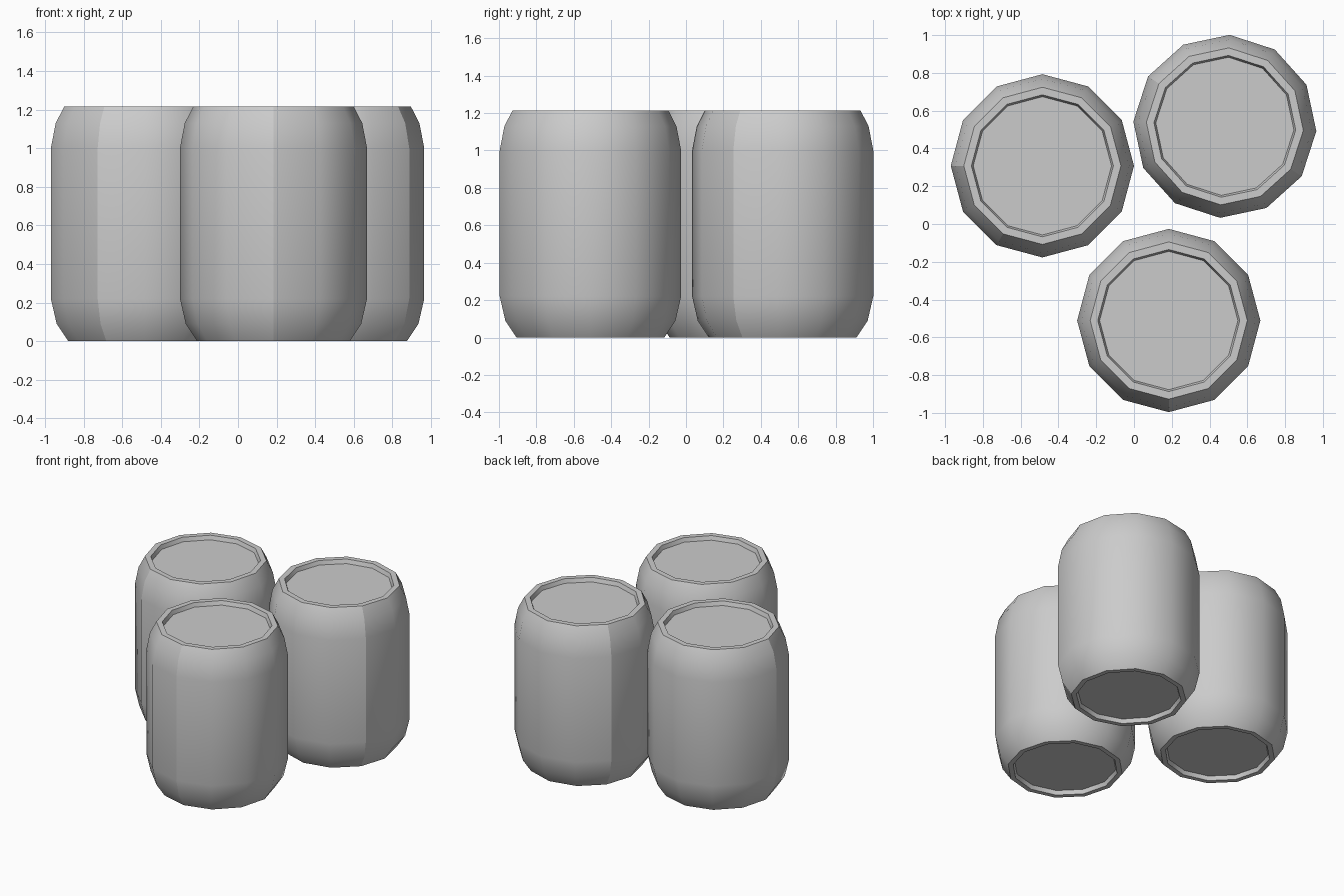
import bpy, bmesh
from math import cos, sin, radians

if "Cube" in bpy.data.objects:
    bpy.data.objects.remove(bpy.data.objects["Cube"])

SIDES = 12
# (radius, height) from the bottom recess, up the wall, to the top recess
PROFILE = [(0.35, 0.03), (0.36, 0.0), (0.395, 0.0), (0.455, 0.09), (0.485, 0.22),
           (0.485, 1.0), (0.46, 1.13), (0.416, 1.215), (0.376, 1.215), (0.366, 1.185)]


def barrel(name, x, y, turn, seams):
    bm = bmesh.new()
    rings = []
    for r, z in PROFILE:
        angles = [radians(turn + 360 * i / SIDES) for i in range(SIDES)]
        rings.append([bm.verts.new((r * cos(a), r * sin(a), z)) for a in angles])
    # Side walls and rims
    for lo, hi in zip(rings, rings[1:]):
        for i in range(SIDES):
            j = (i + 1) % SIDES
            bm.faces.new((lo[i], lo[j], hi[j], hi[i]))
    # Recessed end caps
    bm.faces.new(rings[0][::-1])
    bm.faces.new(rings[-1])
    mesh = bpy.data.meshes.new(name)
    obj = bpy.data.objects.new(name, mesh)
    # Crisp vertical seams
    seam_edges = [bm.edges.get((lo[s], hi[s])) for s in seams
                  for lo, hi in zip(rings[2:7], rings[3:8])]
    bm.edges.index_update()
    seam_ids = [e.index for e in seam_edges]
    bm.to_mesh(mesh)
    bm.free()
    obj.location = (x, y, 0)
    bpy.context.collection.objects.link(obj)
    bpy.ops.object.select_all(action='DESELECT')
    obj.select_set(True)
    bpy.context.view_layer.objects.active = obj
    bpy.ops.object.shade_smooth_by_angle(angle=radians(40))
    for i in seam_ids:
        mesh.edges[i].use_edge_sharp = True


barrel("left_barrel", -0.485, 0.308, 0, [6, 8])
barrel("right_barrel", 0.481, 0.517, -3, [5, 11])
barrel("front_barrel", 0.184, -0.511, 0, [9])
